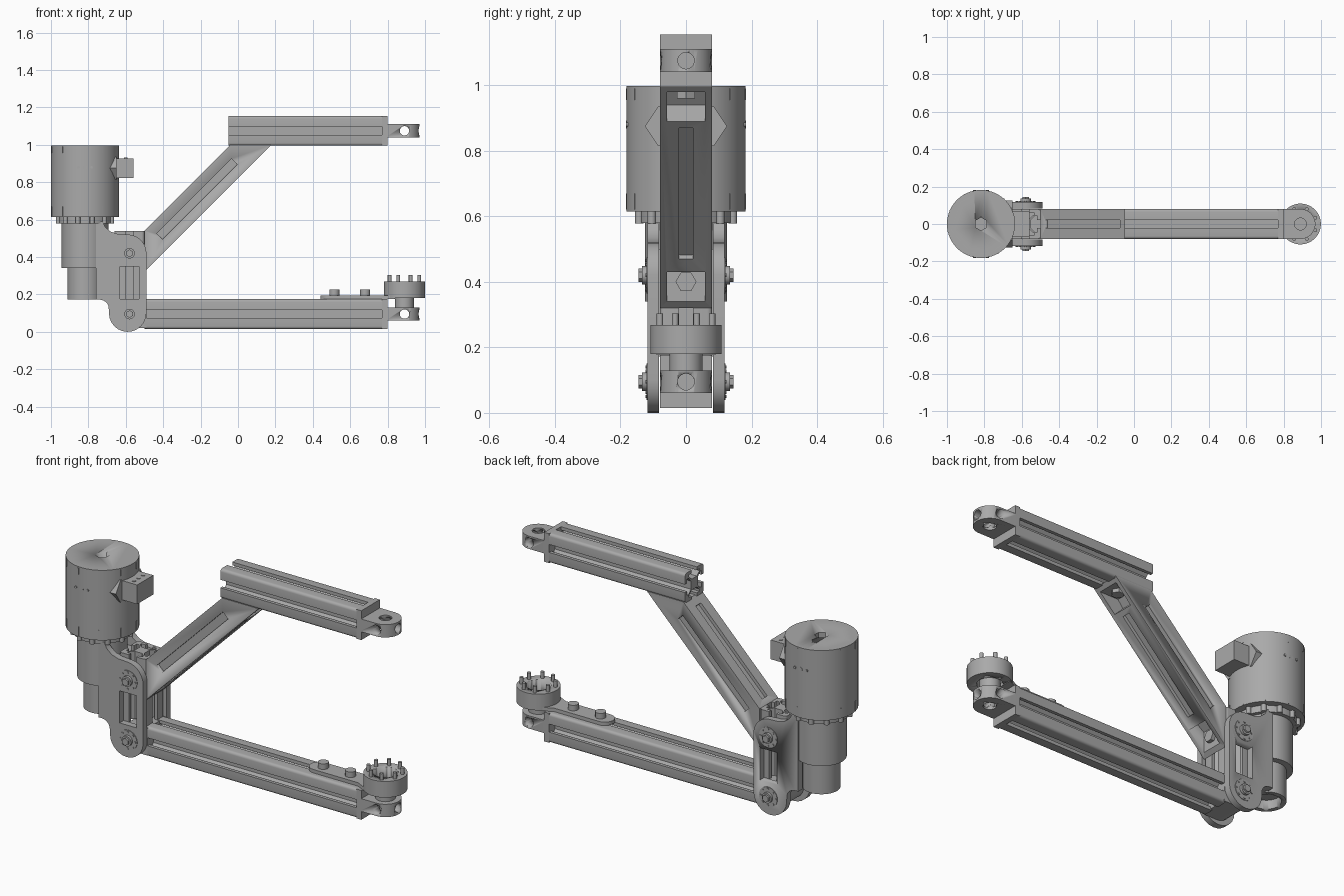
import bpy, bmesh, math
from mathutils import Vector, Matrix

cube = bpy.data.objects.get("Cube")
if cube:
    bpy.data.objects.remove(cube, do_unlink=True)

grey = bpy.data.materials.new("machined_grey")
grey.use_nodes = True
tone = (0.4, 0.4, 0.4, 1)
grey.diffuse_color = tone
grey.node_tree.nodes["Principled BSDF"].inputs["Base Color"].default_value = tone

X, Y, Z = Vector((1, 0, 0)), Vector((0, 1, 0)), Vector((0, 0, 1))


def finish(name, bm, smooth=True):
    bmesh.ops.recalc_face_normals(bm, faces=bm.faces)
    mesh = bpy.data.meshes.new(name)
    bm.to_mesh(mesh)
    bm.free()
    mesh.materials.append(grey)
    ob = bpy.data.objects.new(name, mesh)
    bpy.context.collection.objects.link(ob)
    if smooth:
        bpy.ops.object.select_all(action='DESELECT')
        ob.select_set(True)
        bpy.context.view_layer.objects.active = ob
        bpy.ops.object.shade_smooth_by_angle(angle=math.radians(35))
    return ob


def prism(name, pts, u, v, origin, sweep):
    """Closed 2D outline on axes u, v swept along a vector."""
    bm = bmesh.new()
    o = Vector(origin)
    face = bm.faces.new([bm.verts.new(o + u * a + v * b) for a, b in pts])
    new = bmesh.ops.extrude_face_region(bm, geom=[face])["geom"]
    bmesh.ops.translate(bm, verts=[g for g in new if isinstance(g, bmesh.types.BMVert)], vec=sweep)
    return finish(name, bm)


def plate(name, pts, y0, y1):
    return prism(name, pts, X, Z, (0, y0, 0), Y * (y1 - y0))


def box(name, x, y, z):
    return plate(name, [(x[0], z[0]), (x[1], z[0]), (x[1], z[1]), (x[0], z[1])], *y)


def cyl(name, start, axis, r, length, n=48):
    bm = bmesh.new()
    rot = Z.rotation_difference(axis).to_matrix().to_4x4()
    mat = Matrix.Translation(Vector(start) + axis * length / 2) @ rot
    bmesh.ops.create_cone(bm, cap_ends=True, segments=n, radius1=r, radius2=r, depth=length, matrix=mat)
    return finish(name, bm)


def cut(ob, *cutters):
    for c in cutters:
        c.hide_render = True
        c.hide_viewport = True
        c.display_type = 'WIRE'
        m = ob.modifiers.new("cut", 'BOOLEAN')
        m.operation, m.solver, m.object = 'DIFFERENCE', 'EXACT', c


def arc(cx, cy, r, a0, a1, n=12):
    return [(cx + r * math.cos(math.radians(a0 + (a1 - a0) * i / n)),
             cy + r * math.sin(math.radians(a0 + (a1 - a0) * i / n))) for i in range(n + 1)]


def slotted_bar(name, u, v, origin, sweep):
    """Square T-slot bar, one slot per side, rounded corners."""
    side = [(-.022, .08), (-.022, .062), (-.045, .062), (-.045, .05), (-.022, .03)]
    side += [(-a, b) for a, b in reversed(side)] + arc(.065, .065, .015, 90, 0, 4)
    pts = []
    for k in range(4):
        c, s = round(math.cos(k * math.pi / 2)), round(math.sin(k * math.pi / 2))
        pts += [(a * c + b * s, b * c - a * s) for a, b in side]
    clean = [p for i, p in enumerate(pts) if (Vector(p) - Vector(pts[i - 1])).length > 1e-5]
    return prism(name, clean, u, v, origin, sweep)


# Motor with a hexagonal bore and rim notches
MX = -.818
motor = cyl("motor_body", (MX, 0, .615), Z, .182, .382, 96)
cut(motor, cyl("motor_bore_cutter", (MX, 0, .9), Z, .035, .2, 6))
for k in range(10):
    a = math.radians(36 * k + 12)
    d = Vector((math.cos(a), math.sin(a), 0))
    p = Vector((MX, 0, 0)) + d * .1805
    for z0, h in ((.62, .05), (.955, .035)):
        prism("motor_rim_tab", [(-.004, 0), (.004, 0), (.004, h), (-.004, h)],
              Z.cross(d), Z, p + Z * z0, d * .003)
for s in (-1, 1):
    for dx in (-.035, 0, .035):
        cyl("motor_screw", (MX + dx, s * .174, .88), Y * s, .007 if dx else .012, .009, 12)

# Flange and its bolts
cyl("motor_flange", (MX, 0, .58), Z, .145, .04, 64)
for k in range(12):
    a = math.radians(30 * k + 15)
    cyl("flange_bolt", (MX + .148 * math.cos(a), .148 * math.sin(a), .578), Z, .013, .04, 12)

# Gearbox: wide upper barrel, narrower hollow lower barrel
cyl("gearbox_upper", (MX, 0, .34), Z, .125, .25, 64)
lower = cyl("gearbox_lower", (MX, 0, .172), Z, .094, .18, 64)
cut(lower, cyl("gearbox_bore_cutter", (MX, 0, .1), Z, .07, .12))
box("gearbox_neck", (-.75, -.66), (-.09, .09), (.172, .5))

# Bracket side plates, windows and pivots
PX = -.58
outline = arc(-.59, .1, .1, 180, 360) + arc(-.59, .42, .1, 0, 85)
outline += [(-.64, .522), (-.68, .535), (-.71, .56), (-.725, .59), (-.76, .59), (-.76, .172)]
outline += arc(-.74, .122, .05, 90, 15, 6)
for s in (-1, 1):
    side = plate("bracket_plate", outline, *sorted((s * .083, s * .118)))
    cut(side, box("window_cutter", (-.632, -.53), (-.2, .2), (.175, .35)))
    for z in (.095, .42):
        cyl("pivot_washer", (PX, s * .115, z), Y * s, .055, .006)
        cyl("pivot_boss", (PX, s * .115, z), Y * s, .028, .02, 32)
        cyl("pivot_bolt", (PX, s * .12, z), Y * s, .02, .025, 6)
        for k in range(8):
            a = math.radians(45 * k)
            cyl("washer_stud", (PX + .045 * math.cos(a), s * .115, z + .045 * math.sin(a)), Y * s, .005, .009, 8)

# Slotted bars and the end caps
slotted_bar("bracket_post", X, Y, (PX, 0, .172), Z * .368)
slotted_bar("lower_arm", Y, Z, (-.5, 0, .095), X * 1.27)
slotted_bar("upper_arm", Y, Z, (-.05, 0, 1.075), X * .82)
plate("lower_arm_pivot", arc(PX, .095, .075, 90, 270) + [(-.49, .02), (-.49, .17)], -.08, .08)


# Bored lugs at the free ends of both arms
EX = .89
for z, word in ((.095, "lower"), (1.075, "upper")):
    box(word + "_arm_cap", (.77, .8), (-.08, .08), (z - .08, z + .08))
    lug = prism(word + "_arm_lug", [(.79, -.08)] + arc(EX, 0, .08, -90, 90, 20) + [(.79, .08)],
                X, Y, (0, 0, z - .035), Z * .07)
    cut(lug, cyl("lug_cutter_z", (EX, 0, z - .1), Z, .032, .2, 32),
        cyl("lug_cutter_y", (EX, -.2, z), Y, .025, .4, 32),
        cyl("lug_cutter_x", (.84, 0, z), X, .025, .3, 32))

# Diagonal strut with end pockets and blind slots
strut = plate("diagonal_strut", [(-.5, .32), (.18, 1), (-.04, 1), (-.5, .54)], -.08, .08)
pocket = [(-.48, .25), (-.48, .45), (-.44, .48), (-.3, .34)]
cut(strut, plate("low_pocket_cutter", pocket, -.058, .058),
    plate("high_pocket_cutter", [(.5 - b, .5 - a) for a, b in pocket], -.058, .058))
D, N = (X + Z).normalized(), (X - Z).normalized()
for s in (-1, 1):
    q = [(0, -.022), (.566, -.022), (.566, .022), (0, .022)]
    cut(strut, prism("side_slot_cutter", q, D, N, (-.42, s * .062, .51), Y * s * .1),
        prism("face_slot_cutter", q, D, Y, Vector((-.42, 0, .51)) + N * s * .06 + D * (.02 if s > 0 else 0), N * s * .1))
cyl("strut_low_bolt", (-.485, 0, .4), X, .032, .025, 6)
cyl("strut_high_bolt", (.1, 0, .985), -Z, .032, .025, 6)

# Connector box on the motor
hexa = [(-.125, .875), (-.085, .815), (.085, .815), (.125, .875), (.085, .935), (-.085, .935)]
prism("connector_base", hexa, Y, Z, (-.7, 0, 0), X * .05)
box("connector_box", (-.655, -.56), (-.07, .07), (.823, .928))
for y in (-.04, 0, .04):
    cyl("connector_screw", (-.6, y, .925), Z, .01, .006, 12)

# Tool strap, ring and pins
cyl_strap = arc(.49, 0, .05, 90, 270) + [(.76, -.05), (.84, -.09), (.84, .09), (.76, .05)]
prism("tool_strap", cyl_strap, X, Y, (0, 0, .176), Z * .019)
for x in (.515, .68):
    cyl("strap_bolt", (x, 0, .19), Z, .027, .035, 24)
ring = cyl("tool_ring", (EX, 0, .18), Z, .109, .088, 64)
cut(ring, cyl("ring_bore_cutter", (EX, 0, .15), Z, .062, .2))
cyl("tool_hub", (EX, 0, .125), Z, .05, .075, 32)
for k in range(8):
    a = math.radians(45 * k + 22.5)
    cyl("tool_pin", (EX + .086 * math.cos(a), .086 * math.sin(a), .26), Z, .01, .043, 12)
